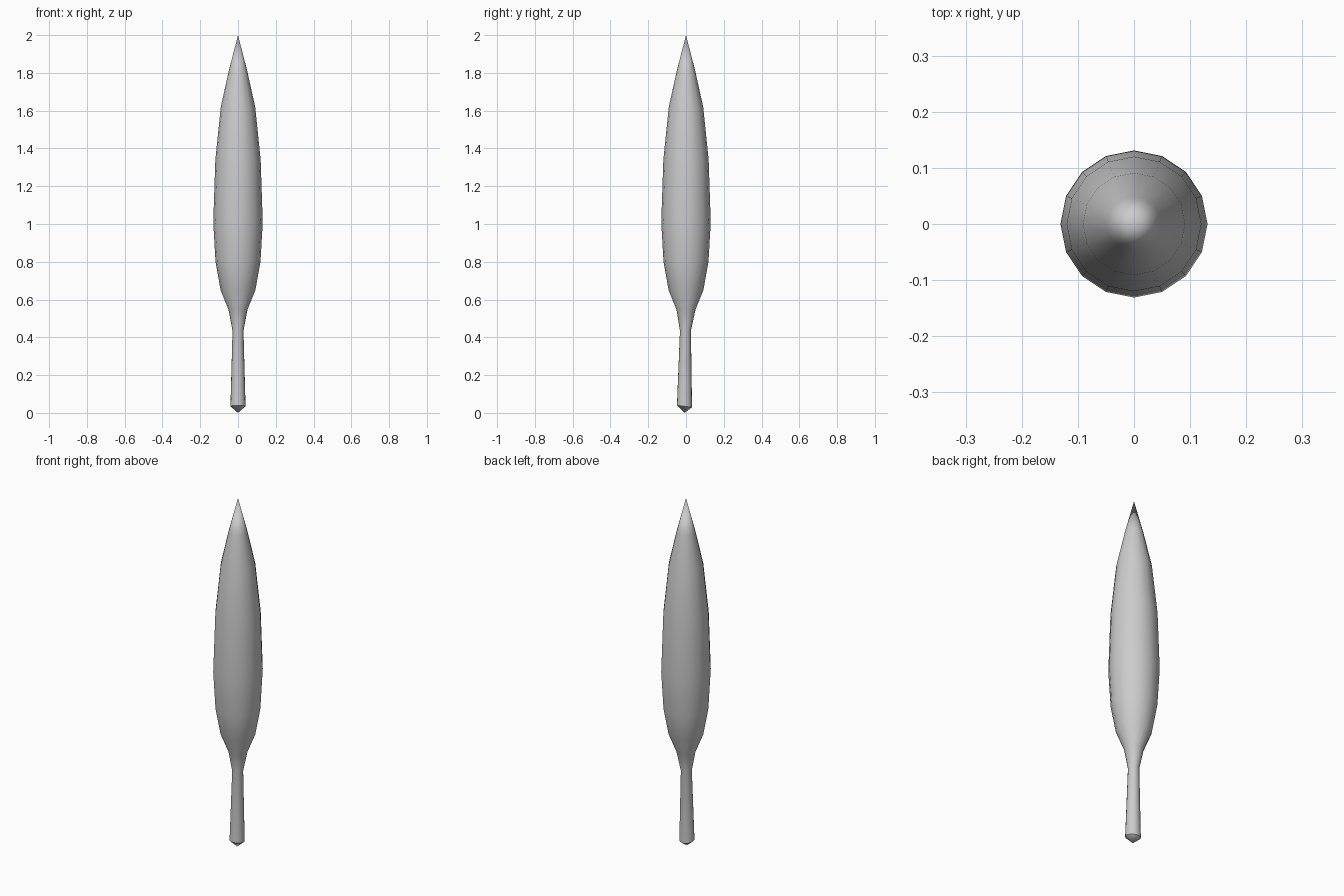
import bpy, bmesh, math

if "Cube" in bpy.data.objects:
    bpy.data.objects.remove(bpy.data.objects["Cube"])

SIDES = 16
# radius, height, y offset, tilt (height change per unit of y)
RINGS = [
    (0.040, 0.035, -0.008, -0.13),
    (0.029, 0.435, -0.003, 0),
    (0.050, 0.545, 0, 0),
    (0.092, 0.650, 0, 0),
    (0.119, 0.800, 0, 0),
    (0.131, 1.010, 0, 0),
    (0.120, 1.340, 0, 0),
    (0.091, 1.620, 0, 0),
    (0.049, 1.810, 0, 0),
]

# Spindle: stem, swollen body and pointed tip in one lathe-like skin
bm = bmesh.new()
loops = []
for r, z, oy, tilt in RINGS:
    loop = []
    for i in range(SIDES):
        a = 2 * math.pi * i / SIDES
        x, y = r * math.cos(a), r * math.sin(a)
        loop.append(bm.verts.new((x, y + oy, z + y * tilt)))
    loops.append(loop)
base = bm.verts.new((0, -0.008, 0))
tip = bm.verts.new((0, 0, 2))
for i in range(SIDES):
    j = (i + 1) % SIDES
    for lo, hi in zip(loops, loops[1:]):
        bm.faces.new((lo[i], lo[j], hi[j], hi[i]))
    bm.faces.new((base, loops[0][j], loops[0][i]))
    bm.faces.new((loops[-1][i], loops[-1][j], tip))
bmesh.ops.recalc_face_normals(bm, faces=bm.faces)
mesh = bpy.data.meshes.new("spindle_bud")
bm.to_mesh(mesh)
bm.free()

grey = bpy.data.materials.new("plain grey")
grey.diffuse_color = (0.6, 0.6, 0.6, 1)
grey.use_nodes = True
grey.node_tree.nodes["Principled BSDF"].inputs["Base Color"].default_value = grey.diffuse_color
mesh.materials.append(grey)
obj = bpy.data.objects.new("spindle_bud", mesh)
bpy.context.collection.objects.link(obj)

# Smooth sides, sharp edge under the stem
bpy.context.view_layer.objects.active = obj
obj.select_set(True)
bpy.ops.object.shade_smooth_by_angle(angle=math.radians(40))
